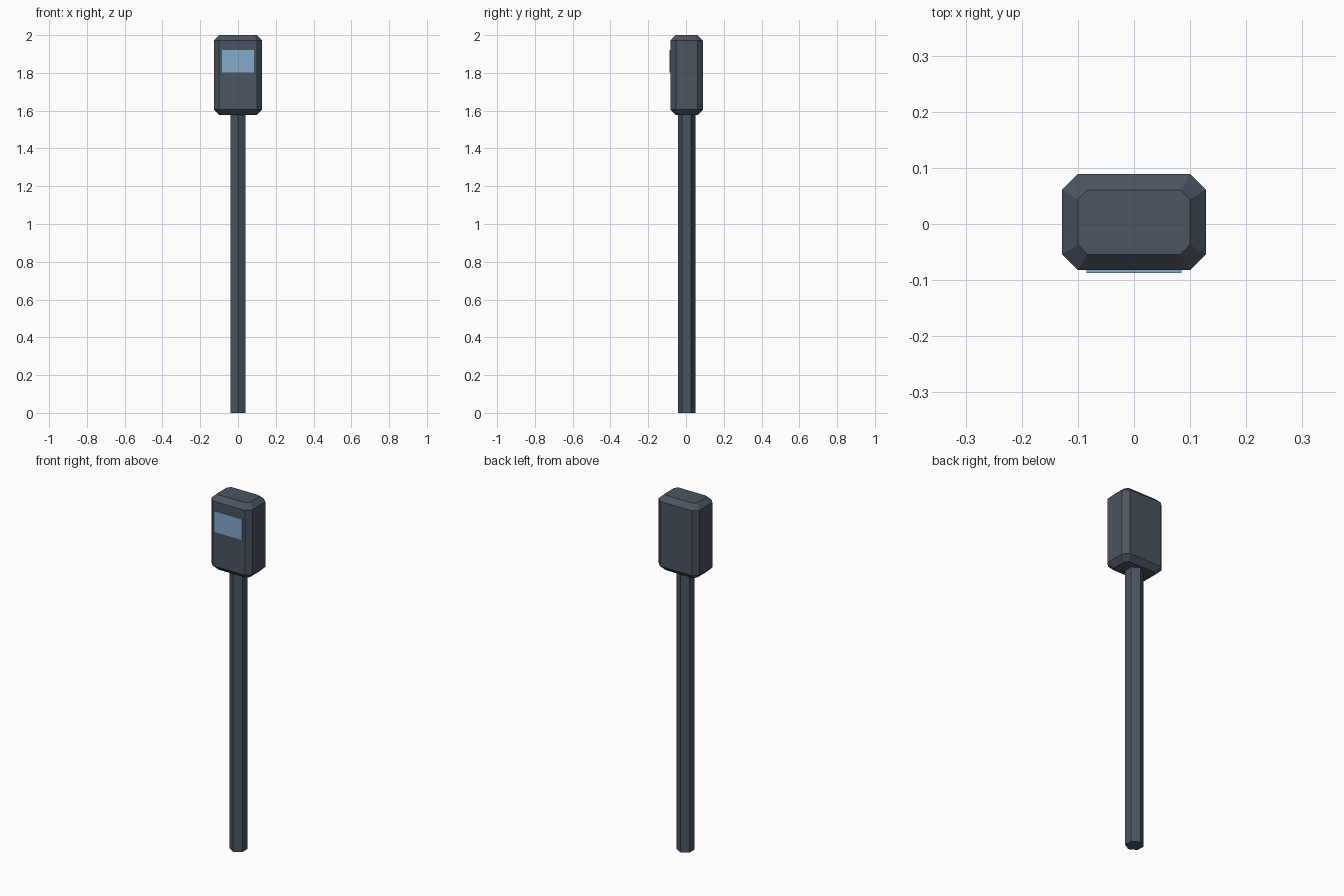
import bpy, bmesh
from math import pi
from mathutils import Matrix

cube = bpy.data.objects.get("Cube")
if cube:
    bpy.data.objects.remove(cube, do_unlink=True)

MID_Y = 0.0035  # shared centre line of pole and head


def material(name, rgb):
    mat = bpy.data.materials.new(name)
    mat.use_nodes = True
    mat.diffuse_color = (*rgb, 1)
    mat.node_tree.nodes["Principled BSDF"].inputs["Base Color"].default_value = (*rgb, 1)
    return mat


def finish(name, bm, mat):
    bmesh.ops.recalc_face_normals(bm, faces=bm.faces)
    mesh = bpy.data.meshes.new(name)
    bm.to_mesh(mesh)
    bm.free()
    mesh.materials.append(mat)
    obj = bpy.data.objects.new(name, mesh)
    bpy.context.collection.objects.link(obj)
    return obj


def octagon(bm, hx, hy, cut, z):
    """Rectangle with cut corners, as a ring of vertices."""
    quarter = [(hx, hy - cut), (hx - cut, hy)]
    points = []
    for sx, sy in ((1, 1), (-1, 1), (-1, -1), (1, -1)):
        corner = quarter if sx * sy > 0 else quarter[::-1]
        points += [(sx * x, sy * y + MID_Y, z) for x, y in corner]
    return [bm.verts.new(p) for p in points]


slate = material("slate grey", (0.071, 0.089, 0.117))
glass = material("screen blue", (0.223, 0.402, 0.604))

# Hexagonal pole
bm = bmesh.new()
bottom, top = 0, 1.6
bmesh.ops.create_cone(
    bm, cap_ends=True, segments=6, radius1=0.047, radius2=0.047, depth=top - bottom,
    matrix=Matrix.Translation((0, MID_Y, (top + bottom) / 2)) @ Matrix.Rotation(pi / 2, 4, "Z"))
# keep a corner pointing forwards
if max(v.co.x for v in bm.verts) > 0.045:
    bmesh.ops.rotate(bm, verts=bm.verts, cent=(0, MID_Y, 0), matrix=Matrix.Rotation(pi / 2, 3, "Z"))
finish("pole", bm, slate)

# Chamfered head housing, lofted through four rings
bm = bmesh.new()
bevel, hx, hy = 0.028, 0.128, 0.0855
inner = (hx - bevel, hy - bevel, 0.017)
outer = (hx, hy, bevel)
rings = [octagon(bm, *size, z) for size, z in (
    (inner, 1.577), (outer, 1.577 + bevel), (outer, 2 - bevel), (inner, 2))]
for low, high in zip(rings, rings[1:]):
    for i in range(8):
        j = (i + 1) % 8
        bm.faces.new((low[i], low[j], high[j], high[i]))
bm.faces.new(rings[0])
bm.faces.new(rings[-1])
finish("head_housing", bm, slate)

# Thin display plate on the front
bm = bmesh.new()
bmesh.ops.create_cube(
    bm, size=1,
    matrix=Matrix.Translation((0, -0.0835, 1.861)) @ Matrix.Diagonal((0.17, 0.007, 0.118, 1)))
finish("display_screen", bm, glass)
